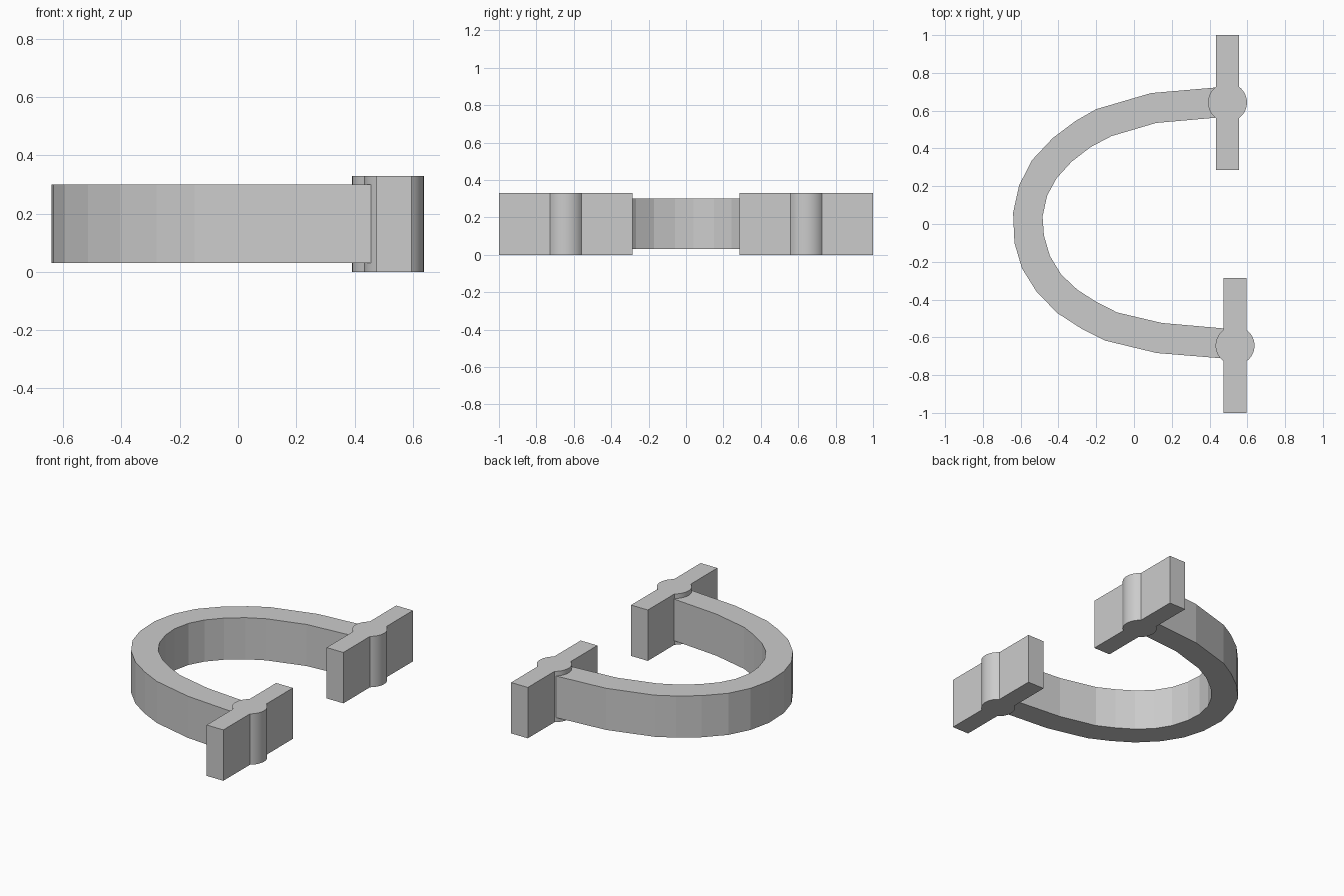
import bpy, bmesh, math

if "Cube" in bpy.data.objects:
    bpy.data.objects.remove(bpy.data.objects["Cube"])


def prism(name, outline, z0, z1, smooth=False):
    """Extrude a flat outline from z0 to z1."""
    bm = bmesh.new()
    face = bm.faces.new([bm.verts.new((x, y, z0)) for x, y in outline])
    top = bmesh.ops.extrude_face_region(bm, geom=[face])
    verts = [v for v in top["geom"] if isinstance(v, bmesh.types.BMVert)]
    bmesh.ops.translate(bm, verts=verts, vec=(0, 0, z1 - z0))
    bmesh.ops.recalc_face_normals(bm, faces=bm.faces)
    mesh = bpy.data.meshes.new(name)
    bm.to_mesh(mesh)
    bm.free()
    obj = bpy.data.objects.new(name, mesh)
    bpy.context.collection.objects.link(obj)
    if smooth:
        bpy.ops.object.select_all(action='DESELECT')
        obj.select_set(True)
        bpy.context.view_layer.objects.active = obj
        bpy.ops.object.shade_smooth_by_angle(angle=math.radians(30))
    return obj


# Curved band: faceted horseshoe strip
outer = [(0.45, 0.724), (0.09, 0.693), (-0.20, 0.608), (-0.31, 0.545),
         (-0.43, 0.455), (-0.54, 0.338), (-0.608, 0.205), (-0.64, 0.06),
         (-0.633, -0.10), (-0.593, -0.235), (-0.515, -0.36), (-0.405, -0.472),
         (-0.28, -0.553), (-0.15, -0.618), (0.12, -0.683), (0.50, -0.714)]
inner = [(0.47, 0.566), (0.117, 0.535), (-0.12, 0.465), (-0.23, 0.407),
         (-0.33, 0.33), (-0.41, 0.242), (-0.46, 0.15), (-0.484, 0.04),
         (-0.477, -0.06), (-0.445, -0.17), (-0.385, -0.268), (-0.30, -0.348),
         (-0.20, -0.412), (-0.09, -0.468), (0.148, -0.524), (0.51, -0.556)]
bm = bmesh.new()
rings = []
for (ox, oy), (ix, iy) in zip(outer, inner):
    rings.append([bm.verts.new(p) for p in ((ox, oy, 0.03), (ix, iy, 0.03),
                                            (ix, iy, 0.30), (ox, oy, 0.30))])
for a, b in zip(rings, rings[1:]):
    for i in range(4):
        j = (i + 1) % 4
        bm.faces.new((a[i], a[j], b[j], b[i]))
bm.faces.new(rings[0])
bm.faces.new(rings[-1])
bmesh.ops.recalc_face_normals(bm, faces=bm.faces)
mesh = bpy.data.meshes.new("curved_band")
bm.to_mesh(mesh)
bm.free()
bpy.context.collection.objects.link(bpy.data.objects.new("curved_band", mesh))

# End plates: flat bar with a round boss bulging from both sides
HALF_W, HALF_L, RADIUS, STEPS = 0.06, 0.3565, 0.103, 14
limit = math.acos(HALF_W / RADIUS)


def plate_outline(cx, cy):
    right = [(HALF_W, -HALF_L)]
    for i in range(STEPS + 1):
        a = -limit + 2 * limit * i / STEPS
        right.append((RADIUS * math.cos(a), RADIUS * math.sin(a)))
    right.append((HALF_W, HALF_L))
    left = [(-x, -y) for x, y in right]
    return [(cx + x, cy + y) for x, y in right + left]


for name, cx, cy in (("rear_end_plate", 0.495, 0.6435),
                     ("front_end_plate", 0.535, -0.6435)):
    prism(name, plate_outline(cx, cy), 0.0, 0.33, smooth=True)
